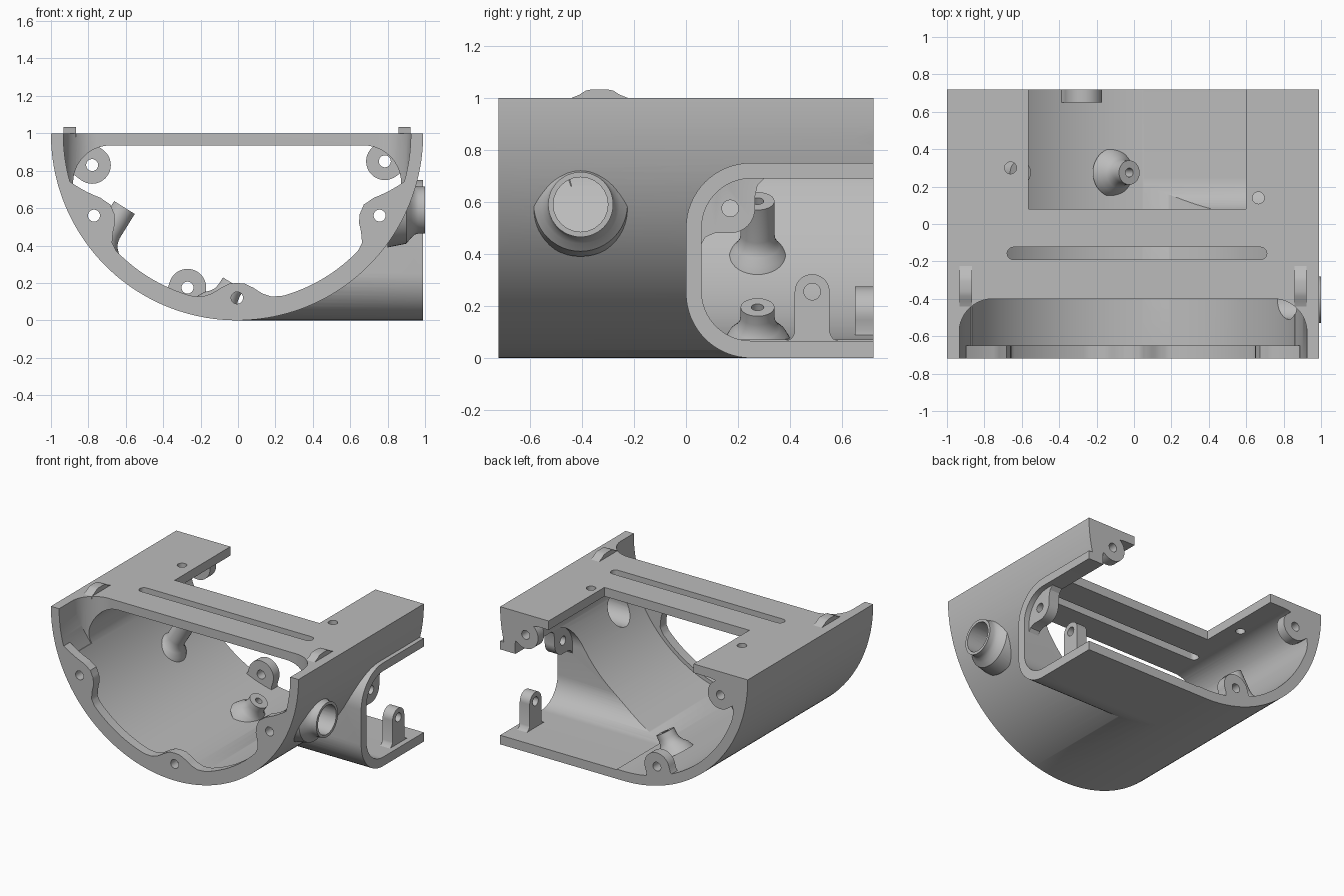
import bpy, bmesh, math
from mathutils import Vector

if "Cube" in bpy.data.objects:
    bpy.data.objects.remove(bpy.data.objects["Cube"], do_unlink=True)

CX, CZ, TOP = -0.005, 0.995, 1.0      # centre of the half round shell
R_OUT, R_IN, END = 0.995, 0.925, 0.72

grey = bpy.data.materials.new("plain grey")
grey.use_nodes = True
COLOUR = (0.5, 0.5, 0.5, 1)
grey.diffuse_color = COLOUR
grey.node_tree.nodes["Principled BSDF"].inputs["Base Color"].default_value = COLOUR


def finish_mesh(name, bm):
    bmesh.ops.recalc_face_normals(bm, faces=bm.faces)
    mesh = bpy.data.meshes.new(name)
    bm.to_mesh(mesh)
    bm.free()
    mesh.materials.append(grey)
    obj = bpy.data.objects.new(name, mesh)
    bpy.context.collection.objects.link(obj)
    return obj


def prism(name, pts, axis, a, b):
    """Extrude a flat outline along one axis from a to b."""
    place = {"X": lambda u, v, t: (t, u, v),
             "Y": lambda u, v, t: (u, t, v),
             "Z": lambda u, v, t: (u, v, t)}[axis]
    bm = bmesh.new()
    face = bm.faces.new([bm.verts.new(place(u, v, a)) for u, v in pts])
    new = bmesh.ops.extrude_face_region(bm, geom=[face])["geom"]
    shift = Vector(place(0, 0, b - a))
    bmesh.ops.translate(bm, vec=shift, verts=[g for g in new if isinstance(g, bmesh.types.BMVert)])
    return finish_mesh(name, bm)


def lathe(name, profile, origin, direction, n=40):
    """Turn (radius, distance) points around an axis, capped at both ends."""
    quat = Vector(direction).to_track_quat("Z", "Y")
    bm = bmesh.new()
    rings = []
    for r, t in profile:
        rings.append([bm.verts.new(Vector(origin) + quat @ Vector(
            (r * math.cos(math.tau * i / n), r * math.sin(math.tau * i / n), t))) for i in range(n)])
    for low, high in zip(rings, rings[1:]):
        for i in range(n):
            j = (i + 1) % n
            bm.faces.new((low[i], low[j], high[j], high[i]))
    bm.faces.new(rings[0])
    bm.faces.new(rings[-1])
    return finish_mesh(name, bm)


def combine(obj, other, op, keep=False):
    mod = obj.modifiers.new("combine", "BOOLEAN")
    mod.object, mod.operation, mod.solver = other, op, "EXACT"
    bpy.context.view_layer.objects.active = obj
    bpy.ops.object.modifier_apply(modifier=mod.name)
    if not keep:
        bpy.data.objects.remove(other, do_unlink=True)
    return obj


def arc(cx, cy, r, a, b, n=16):
    return [(cx + r * math.cos(math.radians(a + (b - a) * i / n)),
             cy + r * math.sin(math.radians(a + (b - a) * i / n))) for i in range(n + 1)]


def cup(r, top):
    return [(CX - r, top)] + arc(CX, CZ, r, 180, 360, 112) + [(CX + r, top)]


def round_front(y0, y1, z0, z1, r):
    return ([(y1, z1)] + arc(y0 + r, z1 - r, r, 90, 180)
            + arc(y0 + r, z0 + r, r, 180, 270) + [(y1, z0)])


def lug(c, r, direction, length, flare=0.05):
    """Round nose with straight sides and a flared root along a direction."""
    d = Vector(direction).normalized()
    s = Vector((-d.y, d.x))
    c = Vector(c)
    nose = [c + s * (r * math.cos(t)) - d * (r * math.sin(t))
            for t in (math.pi * i / 20 for i in range(21))]
    root = [(0, 1), (0.15, 0.6), (0.4, 0.25), (1, 0)]
    right = [c - s * (r + flare * k) + d * (length - flare * h) for k, h in root]
    left = [c + s * (r + flare * k) + d * (length - flare * h) for k, h in reversed(root)]
    ends = [c - s * (r + flare) + d * (length + .06), c + s * (r + flare) + d * (length + .06)]
    return [tuple(p) for p in nose + right + ends + left]


def hole(obj, r, centre, direction, length):
    d = Vector(direction)
    return combine(obj, lathe("drill", [(r, 0), (r, length)], Vector(centre), d, 24), "DIFFERENCE")


# Outer body: half round shell, side mouth and side port
shell = prism("housing_shell", cup(R_OUT, TOP), "Y", -END, END)
mouth = prism("mouth", round_front(0, END, 0, 0.75, 0.25), "X", CX, 0.99)
combine(shell, mouth, "UNION")
envelope = shell.copy()
envelope.data = shell.data.copy()
envelope.name = "envelope"
bpy.context.collection.objects.link(envelope)
envelope.hide_render = True
port = lathe("port", [(0.2, 0), (0.18, .1), (0.15, .125), (0.132, .145), (0.125, .165), (0.125, .2)],
             (0.8, -0.405, 0.59), (1, 0, 0), 48)
combine(shell, port, "UNION")

# Hollow inside with rounded upper corners under the deck
f, deck = 0.2, 0.935
dz = deck - f - CZ
dx = math.sqrt((R_IN - f) ** 2 - dz ** 2)
ang = math.degrees(math.atan2(dz, dx))
cavity = (arc(CX + dx, deck - f, f, 90, ang) + arc(CX, CZ, R_IN, ang, -180 - ang, 90)[1:-1]
          + arc(CX - dx, deck - f, f, -180 - ang, -270))
combine(shell, prism("cavity", cavity, "Y", -1, 1), "DIFFERENCE")
combine(shell, prism("mouth_cut", round_front(0.06, 0.9, 0.066, 0.69, 0.19), "X", 0.05, 1.2), "DIFFERENCE")
hole(shell, 0.105, (0.6, -0.405, 0.59), (1, 0, 0), 0.6)

# Deck openings: front bay, rear notch, long slot
bay_plan = ([(CX - 0.95, -0.9)] + [(CX + 0.95, -0.9)]
            + arc(CX + 0.93 - 0.18, -0.58, 0.18, 0, 90) + arc(CX - 0.93 + 0.18, -0.58, 0.18, 90, 180))
bay = prism("bay", bay_plan, "Z", 0.66, 1.2)
combine(bay, prism("bay_limit", cup(0.929, 1.3), "Y", -1, 0), "INTERSECT")
combine(shell, bay, "DIFFERENCE")
notch = [(-0.565, 0.08), (0.6, 0.08), (0.6, 0.9), (-0.565, 0.9)]
combine(shell, prism("notch", notch, "Z", 0.9, 1.2), "DIFFERENCE")
slot = arc(-0.645, -0.157, 0.033, 90, 270) + arc(0.677, -0.157, 0.033, -90, 90)
combine(shell, prism("slot", slot, "Z", 0.8, 1.2), "DIFFERENCE")
for x, y in ((-0.66, 0.3), (0.665, 0.14)):
    hole(shell, 0.032, (x, y, 0.85), (0, 0, 1), 0.3)

# Front flange: ring whose inner edge swells around three screws
swell = [(0, .795), (3, .8), (6, .825), (9, .862), (12, .887), (16, .898), (46, .898), (49, .885),
         (52, .84), (54, .805), (57, .782), (61, .775), (65, .805), (69, .86), (74, .927)]


def inner_radius(deg):
    for (a, ra), (b, rb) in zip(swell, swell[1:]):
        if deg <= b:
            return ra + (rb - ra) * (deg - a) / (b - a)


def polar(deg, r):
    t = math.radians(deg)
    return CX + r * math.sin(t), CZ - r * math.cos(t)


ring = [polar(d, inner_radius(abs(d))) for d in range(-74, 75)]
ring += [polar(d, 0.965) for d in range(74, -75, -2)]
flange = prism("flange", ring, "Y", -END, -0.65)
combine(shell, flange, "UNION")
for x, z in ((-0.77, 0.56), (0.757, 0.56), (CX, 0.12)):
    hole(shell, 0.032, (x, -0.8, z), (0, 1, 0), 0.17)

# Rear screw lugs
for c, d, length in (((-0.78, 0.83), (-0.8, 0.6), 0.12), ((0.785, 0.85), (0.8, 0.6), 0.12),
                     ((-0.27, 0.175), (-0.3, -1), 0.09)):
    part = prism("rear_lug", lug(c, 0.1, d, length), "Y", 0.65, END)
    combine(part, envelope, "INTERSECT", keep=True)
    combine(shell, part, "UNION")
    hole(shell, 0.032, (c[0], 0.6, c[1]), (0, 1, 0), 0.2)

parts = [shell]

# Slanted inner screw posts
axis = Vector((0.53, 0, 0.85)).normalized()
for name, tip, length in (("lower_post", (-0.025, 0.275, 0.195), 0.16),
                          ("upper_post", (-0.607, 0.275, 0.603), 0.27)):
    foot = Vector(tip) - axis * length
    post = lathe(name, [(0.13, 0), (0.11, 0.04), (0.085, 0.065), (0.07, 0.09), (0.065, 0.12),
                        (0.065, length)], foot, axis)
    combine(post, envelope, "INTERSECT", keep=True)
    hole(post, 0.024, Vector(tip) - axis * 0.1, axis, 0.2)
    parts.append(post)

# Upright tab and corner ear inside the side mouth
tab = prism("mouth_tab", lug((0.485, 0.255), 0.067, (0, -1), 0.19, 0.035), "X", 0.87, 0.95)
combine(tab, envelope, "INTERSECT", keep=True)
parts.append(hole(tab, 0.032, (0.8, 0.485, 0.255), (1, 0, 0), 0.3))
ear_outline = ([(0.02, 0.43), (0.06, 0.44), (0.075, 0.465), (0.11, 0.48)] + arc(0.17, 0.575, 0.095, -90, 0)
               + [(0.265, 0.62), (0.275, 0.665), (0.3, 0.69), (0.3, 0.73), (0.02, 0.73)])
ear = prism("mouth_ear", ear_outline, "X", 0.87, 0.95)
combine(ear, envelope, "INTERSECT", keep=True)
parts.append(hole(ear, 0.032, (0.8, 0.17, 0.575), (1, 0, 0), 0.3))

# Low catches on the deck
catch = [(-0.44, 0.98), (-0.44, 1.0), (-0.41, 1.012), (-0.385, 1.028), (-0.36, 1.033),
         (-0.305, 1.033), (-0.28, 1.028), (-0.255, 1.012), (-0.225, 1.0), (-0.225, 0.98)]
for name, x in (("right_catch", -0.9), ("left_catch", 0.89)):
    parts.append(prism(name, catch, "X", x - 0.033, x + 0.033))

bpy.data.objects.remove(envelope, do_unlink=True)
bpy.ops.object.select_all(action="DESELECT")
for obj in parts:
    obj.select_set(True)
bpy.context.view_layer.objects.active = shell
bpy.ops.object.shade_smooth_by_angle(angle=math.radians(30))
